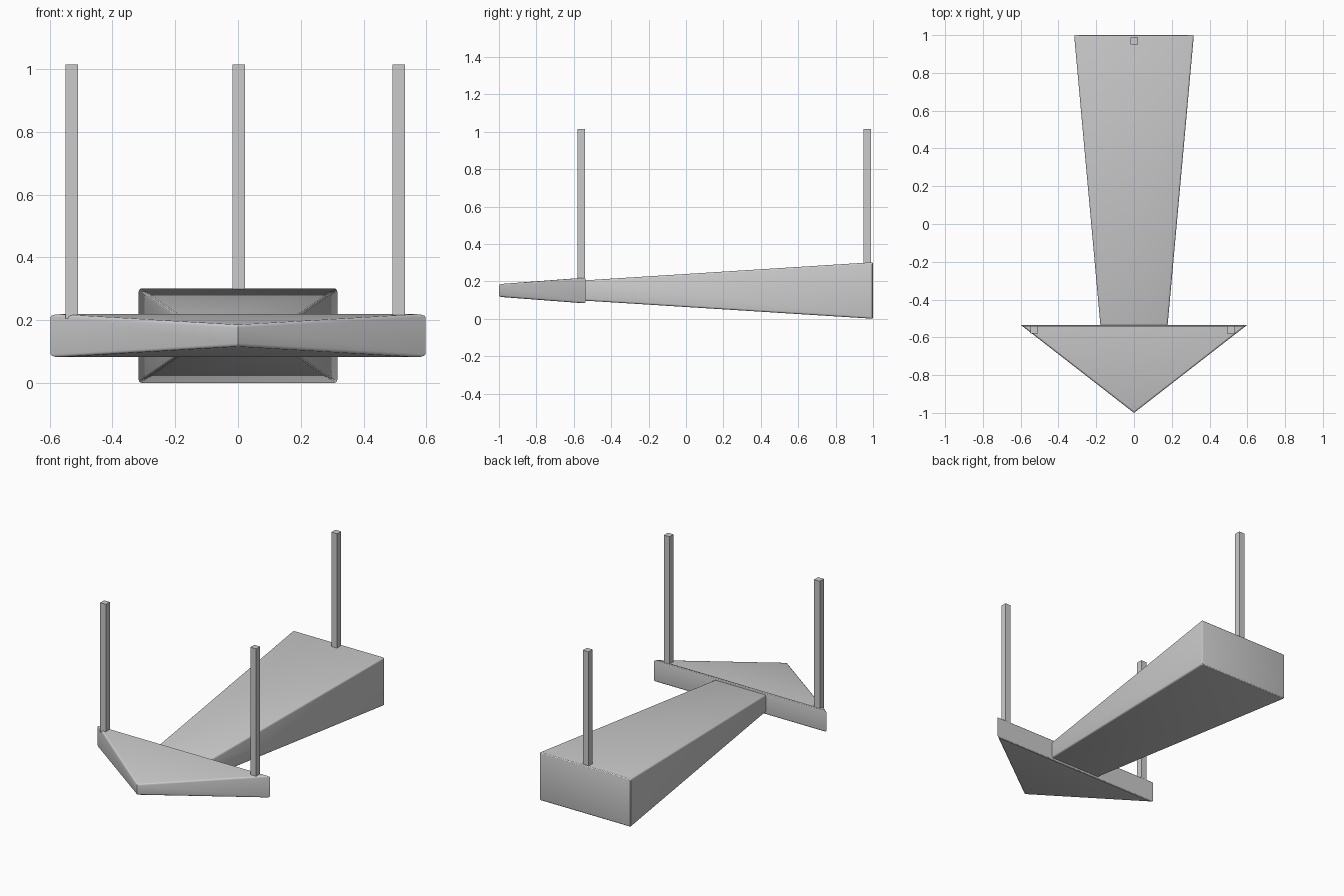
import bpy, bmesh

if "Cube" in bpy.data.objects:
    bpy.data.objects.remove(bpy.data.objects["Cube"])


def finish(name, bm):
    bmesh.ops.recalc_face_normals(bm, faces=bm.faces)
    mesh = bpy.data.meshes.new(name)
    bm.to_mesh(mesh)
    bm.free()
    obj = bpy.data.objects.new(name, mesh)
    bpy.context.collection.objects.link(obj)
    bpy.ops.object.select_all(action='DESELECT')
    obj.select_set(True)
    bpy.context.view_layer.objects.active = obj
    return obj


def slab(name, outline, bevel_upright):
    """Solid from plan points (x, y, half_height) around mid height."""
    mid = 0.151
    bm = bmesh.new()
    top = [bm.verts.new((x, y, mid + h)) for x, y, h in outline]
    low = [bm.verts.new((x, y, mid - h)) for x, y, h in outline]
    n = len(outline)
    bm.faces.new(top)
    bm.faces.new(low[::-1])
    for i in range(n):
        j = (i + 1) % n
        bm.faces.new((top[i], low[i], low[j], top[j]))
    bmesh.ops.recalc_face_normals(bm, faces=bm.faces)
    edges = []
    for e in bm.edges:
        a, b = (v.co for v in e.verts)
        upright = (a - b).xy.length < 1e-5
        if not upright or bevel_upright:
            edges.append(e)
    bmesh.ops.bevel(bm, geom=edges, offset=0.01, offset_type='OFFSET',
                    segments=3, profile=0.5, affect='EDGES', clamp_overlap=True)
    finish(name, bm)
    bpy.ops.object.shade_smooth_by_angle()


def post(name, x, y, bottom, top=1.015, width=0.039):
    bm = bmesh.new()
    bmesh.ops.create_cube(bm, size=1)
    bmesh.ops.scale(bm, verts=bm.verts, vec=(width, width, top - bottom))
    bmesh.ops.translate(bm, verts=bm.verts, vec=(x, y, (top + bottom) / 2))
    finish(name, bm)


# Arrow head: wedge thinning towards the tip
slab("arrow_head", [(0, -1.0, 0.034), (0.597, -0.536, 0.069),
                    (-0.597, -0.536, 0.069)], False)

# Arrow shaft: tapered bar widening to the back
slab("arrow_shaft", [(-0.177, -0.545, 0.054), (0.177, -0.545, 0.054),
                     (0.317, 1.0, 0.151), (-0.317, 1.0, 0.151)], True)

# Square hanging posts
post("left_post", -0.529, -0.56, 0.205)
post("right_post", 0.512, -0.56, 0.205)
post("rear_post", 0.002, 0.969, 0.29)
